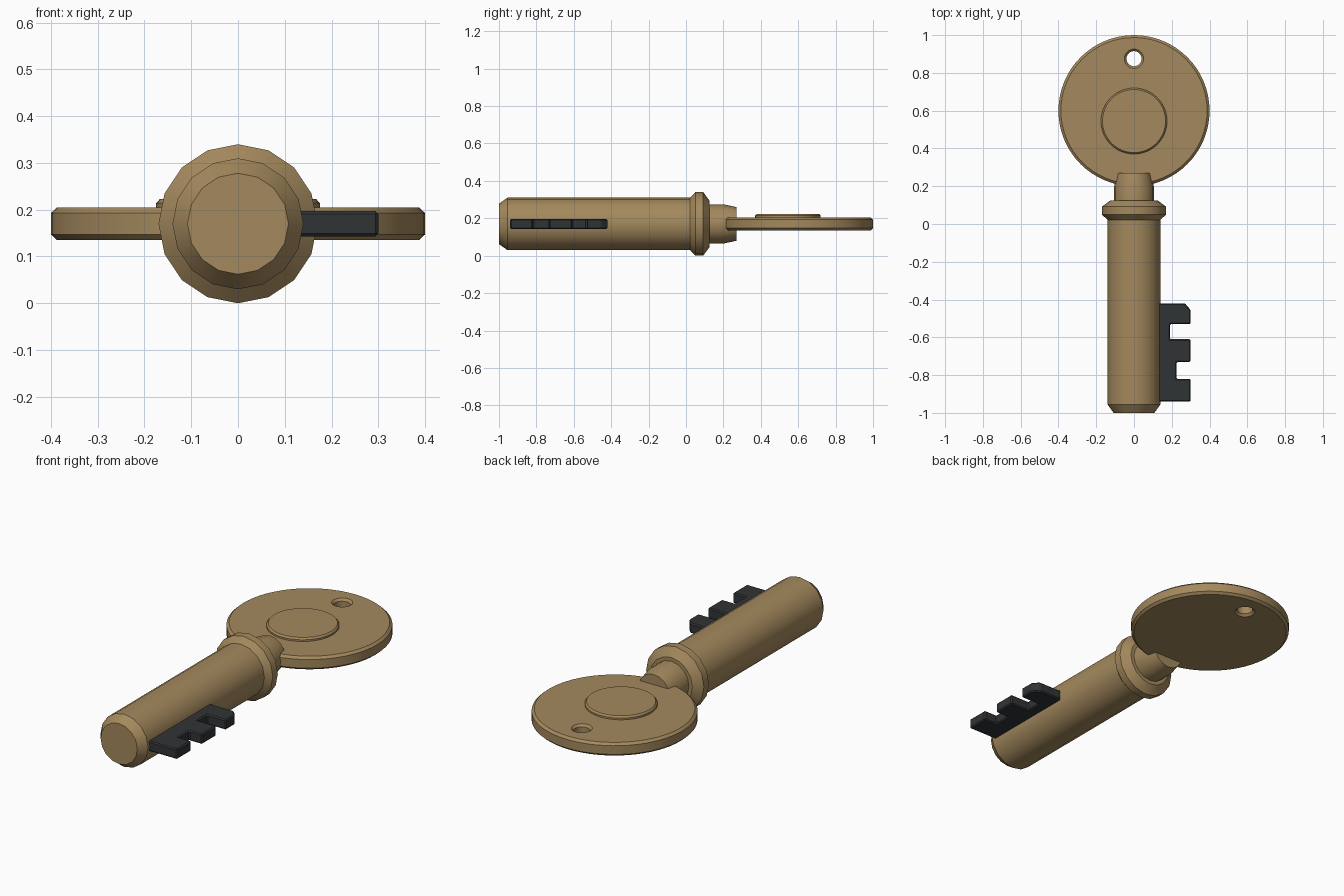
import bpy, bmesh, math
from mathutils import Matrix

if "Cube" in bpy.data.objects:
    bpy.data.objects.remove(bpy.data.objects["Cube"], do_unlink=True)


def make_material(name, colour):
    mat = bpy.data.materials.new(name)
    mat.use_nodes = True
    mat.diffuse_color = colour
    bsdf = mat.node_tree.nodes["Principled BSDF"]
    bsdf.inputs["Base Color"].default_value = colour
    bsdf.inputs["Roughness"].default_value = 0.5
    return mat


brass = make_material("brass", (0.37, 0.25, 0.11, 1))
dark_steel = make_material("dark_steel", (0.03, 0.033, 0.036, 1))


def finish(name, bm, mat):
    bmesh.ops.recalc_face_normals(bm, faces=bm.faces)
    mesh = bpy.data.meshes.new(name)
    bm.to_mesh(mesh)
    bm.free()
    mesh.materials.append(mat)
    obj = bpy.data.objects.new(name, mesh)
    bpy.context.collection.objects.link(obj)
    return obj


def smooth(obj, degrees=30):
    bpy.ops.object.select_all(action='DESELECT')
    obj.select_set(True)
    bpy.context.view_layer.objects.active = obj
    bpy.ops.object.shade_smooth_by_angle(angle=math.radians(degrees))


def lathe(name, profile, sides, matrix, mat):
    """Closed solid of revolution about local z from (radius, height) pairs."""
    bm = bmesh.new()
    rings = []
    for r, h in profile:
        angles = [2 * math.pi * i / sides for i in range(sides)]
        rings.append([bm.verts.new((r * math.cos(a), r * math.sin(a), h)) for a in angles])
    for low, high in zip(rings, rings[1:]):
        for i in range(sides):
            j = (i + 1) % sides
            bm.faces.new((low[i], low[j], high[j], high[i]))
    bm.faces.new(rings[0][::-1])
    bm.faces.new(rings[-1])
    bm.transform(matrix)
    return finish(name, bm, mat)


AXIS_Z = 0.17
along_y = Matrix.Translation((0, 0, AXIS_Z)) @ Matrix.Rotation(-math.pi / 2, 4, 'X')

# Barrel, collar and neck
shaft = lathe("shaft", [(0.108, -1), (0.14, -0.955), (0.14, 0.04)], 16, along_y, brass)
collar = lathe("collar", [(0.14, 0.022), (0.17, 0.05), (0.17, 0.092), (0.125, 0.125)],
               16, along_y, brass)
neck = lathe("neck", [(0.105, 0.1), (0.105, 0.2), (0.09, 0.27)], 16, along_y, brass)

# Round handle with a countersunk hole
bow = lathe("bow", [(0.387, -0.035), (0.4, -0.023), (0.4, 0.023), (0.387, 0.035)],
            64, Matrix.Translation((0, 0.6, AXIS_Z)), brass)
cutter = lathe("hole_cutter", [(0.065, -0.05), (0.04, -0.023), (0.04, 0.023), (0.065, 0.05)],
               32, Matrix.Translation((0, 0.875, AXIS_Z)), brass)
cutter.hide_render = True
hole = bow.modifiers.new("hole", 'BOOLEAN')
hole.operation = 'DIFFERENCE'
hole.solver = 'EXACT'
hole.object = cutter
bpy.context.view_layer.objects.active = bow
bpy.ops.object.modifier_apply(modifier=hole.name)
bpy.data.objects.remove(cutter, do_unlink=True)

# Raised medallion on the upper face only
medallion = lathe("medallion", [(0.175, 0.03), (0.175, 0.044), (0.167, 0.053)],
                  48, Matrix.Translation((0, 0.545, AXIS_Z)), brass)

for part in (shaft, collar, neck, bow, medallion):
    smooth(part)

# Toothed bit
outline = [(0.1, -0.42), (0.27, -0.42), (0.3, -0.455), (0.3, -0.53), (0.19, -0.53),
           (0.19, -0.61), (0.3, -0.61), (0.3, -0.73), (0.225, -0.73), (0.225, -0.82),
           (0.3, -0.82), (0.3, -0.94), (0.1, -0.94)]
bm = bmesh.new()
base = bm.faces.new([bm.verts.new((x, y, AXIS_Z - 0.027)) for x, y in outline])
extruded = bmesh.ops.extrude_face_region(bm, geom=[base])["geom"]
top = [v for v in extruded if isinstance(v, bmesh.types.BMVert)]
bmesh.ops.translate(bm, verts=top, vec=(0, 0, 0.054))
bit = finish("bit", bm, dark_steel)
bevel = bit.modifiers.new("edge_bevel", 'BEVEL')
bevel.width = 0.006
bevel.segments = 1
bevel.limit_method = 'ANGLE'
